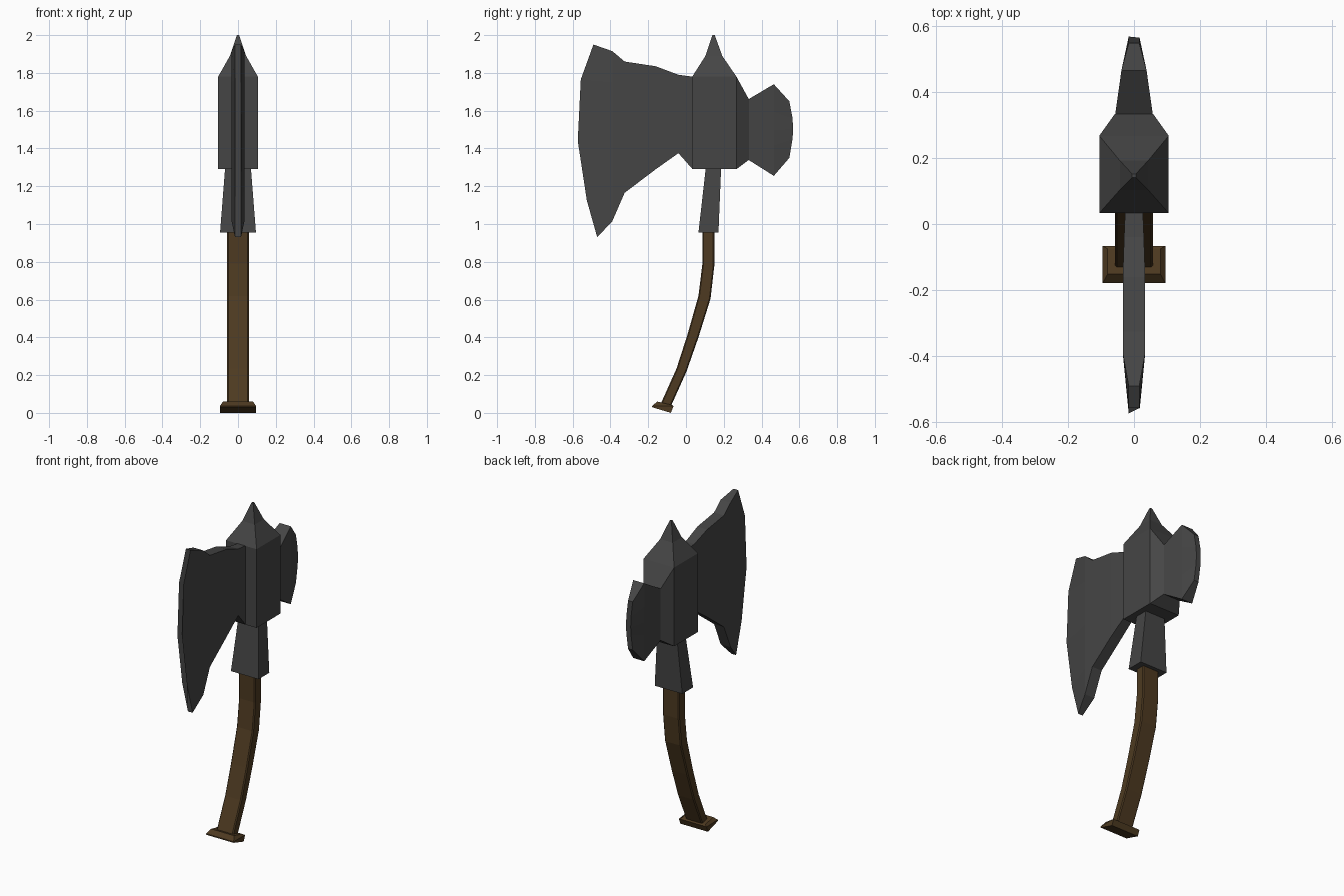
import bpy, bmesh

if "Cube" in bpy.data.objects:
    bpy.data.objects.remove(bpy.data.objects["Cube"])


def material(name, rgb):
    m = bpy.data.materials.new(name)
    m.diffuse_color = (*rgb, 1)
    m.use_nodes = True
    m.node_tree.nodes["Principled BSDF"].inputs["Base Color"].default_value = m.diffuse_color
    return m


steel = material("dark_steel", (0.06, 0.06, 0.06))
wood = material("wood", (0.075, 0.042, 0.015))


def loft(name, rings, mat, bevel=0):
    """Skin a series of closed rings and cap both ends."""
    bm = bmesh.new()
    loops = [[bm.verts.new(p) for p in ring] for ring in rings]
    n = len(loops[0])
    for a, b in zip(loops, loops[1:]):
        for i in range(n):
            j = (i + 1) % n
            bm.faces.new((a[i], a[j], b[j], b[i]))
    bm.faces.new(loops[0])
    bm.faces.new(loops[-1])
    bmesh.ops.recalc_face_normals(bm, faces=bm.faces)
    me = bpy.data.meshes.new(name)
    bm.to_mesh(me)
    bm.free()
    ob = bpy.data.objects.new(name, me)
    bpy.context.collection.objects.link(ob)
    me.materials.append(mat)
    if bevel:
        mod = ob.modifiers.new("edge", 'BEVEL')
        mod.width = bevel
        mod.segments = 1
        mod.angle_limit = 0.9
    return ob


def rect(half, a, b):
    """Ring across x between two (y, z) points."""
    return [(-half, *a), (half, *a), (half, *b), (-half, *b)]


def slab(half, pts):
    """Ring up one side of a plate and down the other."""
    return [(half, y, z) for y, z in pts] + [(-half, y, z) for y, z in reversed(pts)]


def column(y, lo, hi, ts):
    return [(y, lo + (hi - lo) * t) for t in ts]


def blade(name, columns, edge, edge_half):
    """Plate lofted along y through straight columns to a curved cutting edge."""
    z0, z1 = edge[0][1], edge[-1][1]
    ts = [(z - z0) / (z1 - z0) for _, z in edge]
    rings = [slab(h, column(y, lo, hi, ts)) for y, h, lo, hi in columns]
    loft(name, rings + [slab(edge_half, edge)], steel)


# large front blade
blade("front_blade",
      [(0.035, 0.027, 1.29, 1.78), (-0.04, 0.030, 1.375, 1.79),
       (-0.16, 0.034, 1.29, 1.835), (-0.325, 0.034, 1.165, 1.86),
       (-0.39, 0.034, 1.015, 1.915)],
      [(-0.47, 0.93), (-0.525, 1.125), (-0.573, 1.44), (-0.557, 1.765), (-0.49, 1.95)],
      0.016)

# small rear blade
blade("rear_blade",
      [(0.33, 0.057, 1.34, 1.66), (0.465, 0.038, 1.255, 1.74)],
      [(0.547, 1.35), (0.564, 1.45), (0.567, 1.5), (0.564, 1.56), (0.547, 1.65)],
      0.016)

# head block with tapered rear
loft("head_block", [rect(h, (y, lo), (y, hi)) for y, h, lo, hi in
                    [(0.033, 0.105, 1.29, 1.78), (0.267, 0.105, 1.29, 1.78),
                     (0.333, 0.058, 1.34, 1.66)]], steel)

# top spike
loft("top_spike", [rect(h, (y0, z), (y1, z)) for h, y0, y1, z in
                   [(0.105, 0.033, 0.267, 1.78), (0.043, 0.103, 0.192, 1.89),
                    (0.006, 0.14, 0.152, 2.0)]], steel)

# socket collar
loft("collar", [rect(0.068, (0.105, 1.30), (0.186, 1.30)),
                rect(0.095, (0.066, 0.955), (0.172, 0.955))], steel)

# curved handle
loft("handle", [rect(0.057, a, b) for a, b in
                [((0.087, 0.96), (0.15, 0.96)), ((0.087, 0.79), (0.15, 0.78)),
                 ((0.066, 0.62), (0.13, 0.605)), ((0.008, 0.415), (0.066, 0.40)),
                 ((-0.05, 0.235), (0.003, 0.22)), ((-0.135, 0.045), (-0.08, 0.035))]],
     wood, 0.006)

# pommel
loft("pommel", [rect(0.08, (-0.152, 0.06), (-0.075, 0.042)),
                rect(0.095, (-0.179, 0.037), (-0.066, 0.036)),
                rect(0.095, (-0.179, 0.03), (-0.08, 0.0))], wood)
